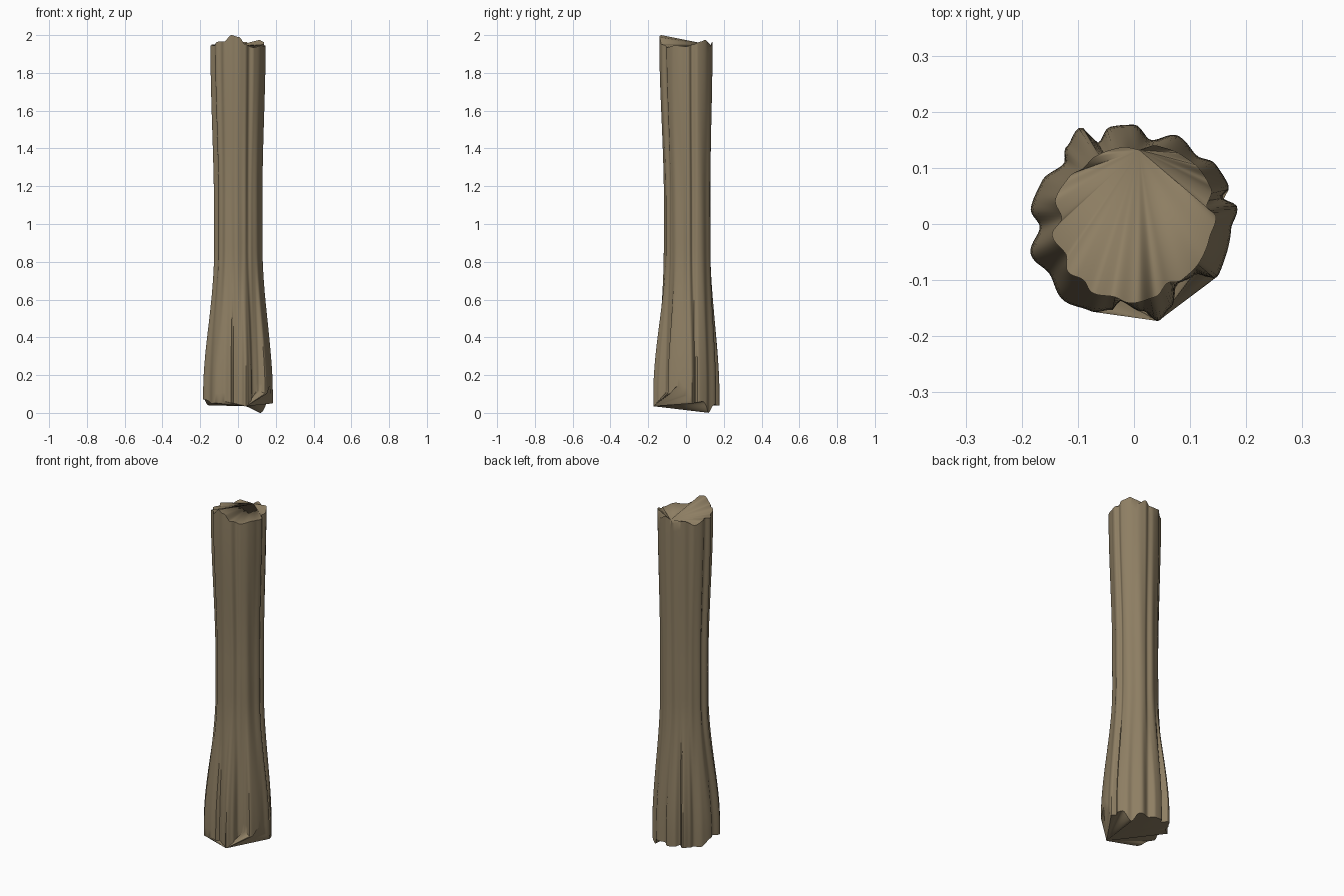
import bpy, bmesh, math

if "Cube" in bpy.data.objects:
    bpy.data.objects.remove(bpy.data.objects["Cube"])

SEG, RINGS = 180, 40

# Lobed outlines seen from above (x, y), counter-clockwise
BASE = [(.173, -.01), (.184, .03), (.157, .048), (.17, .065), (.145, .107), (.112, .122),
        (.079, .157), (.03, .15), (.0, .177), (-.043, .173), (-.064, .145), (-.096, .173),
        (-.121, .137), (-.125, .108), (-.165, .075), (-.184, .027), (-.168, -.005),
        (-.184, -.054), (-.15, -.09), (-.128, -.134), (-.078, -.155), (-.04, -.154),
        (-.025, -.137), (.016, -.155), (.043, -.173), (.064, -.15), (.077, -.107),
        (.109, -.09), (.148, -.095), (.162, -.0625)]
TOP = [(.146, .014), (.13, .03), (.138, .0625), (.115, .1), (.085, .123), (.04, .14),
       (.01, .132), (-.02, .137), (-.07, .12), (-.09, .1), (-.115, .085), (-.14, .045),
       (-.129, .01), (-.146, -.02), (-.121, -.055), (-.118, -.085), (-.09, -.1),
       (-.075, -.122), (-.035, -.13), (-.007, -.141), (.0375, -.13), (.06, -.105),
       (.085, -.1), (.118, -.066), (.134, -.027)]

# Jagged rim heights by angle in degrees
BASE_Z = [(0, .09), (10, .05), (30, .06), (45, .0), (60, .045), (90, .04), (120, .05),
          (150, .04), (172, .08), (200, .07), (220, .05), (245, .06), (262, .05),
          (283, .035), (304, .08), (318, .12), (329, .10), (345, .14)]
TOP_Z = [(0, 1.94), (15, 1.95), (30, 1.965), (42, 1.975), (58, 1.94), (75, 1.965), (95, 1.935),
         (120, 1.955), (145, 1.93), (165, 1.95), (185, 1.945), (205, 1.945), (222, 1.965),
         (238, 1.965), (255, 2.0), (272, 1.99), (287, 1.95), (310, 1.935), (335, 1.945)]


def polar(points):
    return sorted((math.degrees(math.atan2(y, x)) % 360, math.hypot(x, y)) for x, y in points)


def sample(table, deg):
    """Smooth periodic interpolation of (degrees, value) pairs."""
    deg %= 360
    t = [(table[-1][0] - 360, table[-1][1])] + table + [(table[0][0] + 360, table[0][1])]
    for (a, u), (b, v) in zip(t, t[1:]):
        if a <= deg <= b:
            f = (deg - a) / max(b - a, 1e-6)
            return u + (v - u) * (1 - math.cos(f * math.pi)) / 2
    return t[0][1]


def step(a, b, x):
    t = min(1, max(0, (x - a) / (b - a)))
    return t * t * (3 - 2 * t)


base_r, top_r = polar(BASE), polar(TOP)

# Bark: rings of a flared, waisted, grooved column
bm = bmesh.new()
rings = [[] for _ in range(RINGS + 1)]
for i in range(SEG):
    deg = 360 * i / SEG
    a = math.radians(deg)
    lo, hi = sample(base_r, deg), sample(top_r, deg)
    z0, z1 = sample(BASE_Z, deg), sample(TOP_Z, deg)
    for k in range(RINGS + 1):
        z = z0 + (z1 - z0) * k / RINGS
        flare, crown = 1 - step(.1, .88, z), step(1.1, 1.95, z)
        waist = hi * .87 + .0025 * math.sin(11 * a + 1.5 * z)
        r = waist + (lo - waist) * flare + (hi - waist) * crown
        shift = .007 * (1 - flare) * (1 - crown)
        rings[k].append(bm.verts.new((r * math.cos(a), r * math.sin(a) + shift, z)))
for low, high in zip(rings, rings[1:]):
    for i in range(SEG):
        j = (i + 1) % SEG
        bm.faces.new((low[i], low[j], high[j], high[i])).smooth = True


# Broken ends: fans of flat triangles from one rim point
def cap(ring, deg, flip):
    s = round(deg * SEG / 360)
    v = ring[s:] + ring[:s]
    for p, q in zip(v[1:], v[2:]):
        bm.faces.new((v[0], q, p) if flip else (v[0], p, q))


cap(rings[-1], 86, False)
cap(rings[0], 284, True)

mesh = bpy.data.meshes.new("tree_trunk")
bm.to_mesh(mesh)
bm.free()
trunk = bpy.data.objects.new("tree_trunk", mesh)
bpy.context.collection.objects.link(trunk)

bark = bpy.data.materials.new("bark")
bark.diffuse_color = (.27, .21, .125, 1)
bark.use_nodes = True
bark.node_tree.nodes["Principled BSDF"].inputs["Base Color"].default_value = bark.diffuse_color
mesh.materials.append(bark)

bpy.context.view_layer.objects.active = trunk
trunk.select_set(True)
bpy.ops.object.shade_smooth_by_angle(angle=math.radians(40))
